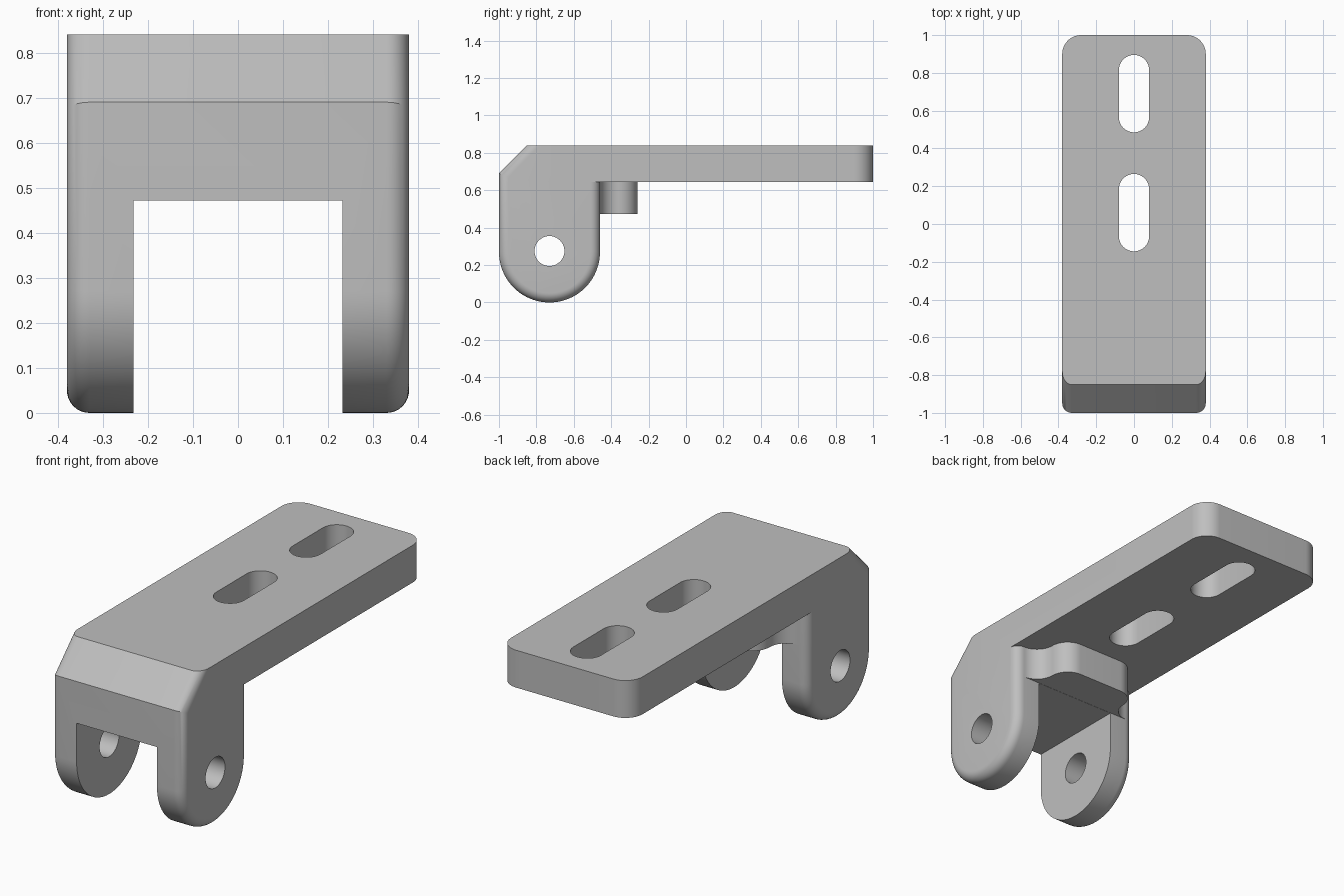
import bpy, bmesh
from math import sin, cos, pi
from mathutils import Matrix

cube = bpy.data.objects.get("Cube")
if cube:
    bpy.data.objects.remove(cube)

HALF = 0.38      # half width
TOP = 0.84       # top of plate
UNDER = 0.645    # underside of plate
BRIDGE = 0.472   # underside of the bridge between the legs
ROUND = 0.05     # rounding of the front block

grey = bpy.data.materials.new("plain grey")
grey.use_nodes = True
grey.diffuse_color = (0.52, 0.52, 0.52, 1)
grey.node_tree.nodes["Principled BSDF"].inputs["Base Color"].default_value = grey.diffuse_color


def arc(cx, cy, r, start, end, n=16):
    """Points along an arc, angles in half turns."""
    steps = [pi * (start + (end - start) * i / n) for i in range(n + 1)]
    return [(cx + r * cos(a), cy + r * sin(a)) for a in steps]


def prism(name, outline, low, high, axis="z", rim=0):
    """Extrude an outline along z (x, y points) or along x (y, z points)."""
    def place(p, h):
        return (p[0], p[1], h) if axis == "z" else (h, p[0], p[1])
    bm = bmesh.new()
    base = bm.faces.new([bm.verts.new(place(p, low)) for p in outline])
    ext = bmesh.ops.extrude_face_region(bm, geom=[base])["geom"]
    shift = (0, 0, high - low) if axis == "z" else (high - low, 0, 0)
    bmesh.ops.translate(bm, vec=shift, verts=[v for v in ext if isinstance(v, bmesh.types.BMVert)])
    if rim:
        k = 2 if axis == "z" else 0
        edges = [e for e in bm.edges if abs(e.verts[0].co[k] - e.verts[1].co[k]) < 1e-5]
        bmesh.ops.bevel(bm, geom=edges, offset=rim, segments=8, profile=0.5, affect="EDGES")
    bmesh.ops.recalc_face_normals(bm, faces=bm.faces)
    mesh = bpy.data.meshes.new(name)
    bm.to_mesh(mesh)
    bm.free()
    mesh.materials.append(grey)
    ob = bpy.data.objects.new(name, mesh)
    bpy.context.collection.objects.link(ob)
    return ob


def rect(x0, x1, y0, y1):
    return [(x0, y0), (x1, y0), (x1, y1), (x0, y1)]


def combine(target, tool, operation):
    """Apply a boolean and discard the tool."""
    mod = target.modifiers.new(operation, "BOOLEAN")
    mod.operation, mod.solver, mod.object = operation, "EXACT", tool
    bpy.context.view_layer.objects.active = target
    bpy.ops.object.modifier_apply(modifier=mod.name)
    bpy.data.objects.remove(tool)


# Front block: rounded foot, sloped front top, softened rim
side = arc(-0.73, 0.27, 0.27, -1, 0, 40) + [(-0.46, 1.08), (-0.61, 1.08), (-1, 0.69)]
bracket = prism("hinge_bracket", side, -HALF, HALF, "x", ROUND)
combine(bracket, prism("top_trim", rect(-1, 1, -2, 2), TOP, 2), "DIFFERENCE")

# Gap between the two legs
combine(bracket, prism("leg_gap", rect(-0.232, 0.232, -2, 0), -1, BRIDGE), "DIFFERENCE")

# Long plate with rounded back corners
plate = ([(-HALF, -0.7), (HALF, -0.7)] + arc(HALF - 0.1, 0.9, 0.1, 0, 0.5)
         + arc(0.1 - HALF, 0.9, 0.1, 0.5, 1))
combine(bracket, prism("plate", plate, UNDER, TOP), "UNION")

# Stop under the plate, blended into the backs of the legs by S-curves
flank = [(0.33, -0.52)] + arc(0.33, -0.36, 0.1, 1.5, 1) + arc(0.13, -0.36, 0.1, 0, 0.5)[1:]
stop = flank + [(-x, y) for x, y in reversed(flank)]
combine(bracket, prism("stop", stop, BRIDGE + 0.001, UNDER + 0.05), "UNION")

# Two slots through the plate
for y in (0.06, 0.69):
    slot = arc(0, y + 0.125, 0.08, 0, 1) + arc(0, y - 0.125, 0.08, 1, 2)
    combine(bracket, prism("slot", slot, 0.4, 1), "DIFFERENCE")

# Pin hole through both legs
combine(bracket, prism("pin_hole", arc(-0.73, 0.275, 0.08, 0, 2, 40)[:-1], -1, 1, "x"), "DIFFERENCE")

bpy.ops.object.select_all(action="DESELECT")
bracket.select_set(True)
bpy.context.view_layer.objects.active = bracket
bpy.ops.object.shade_smooth_by_angle(angle=pi / 6)
